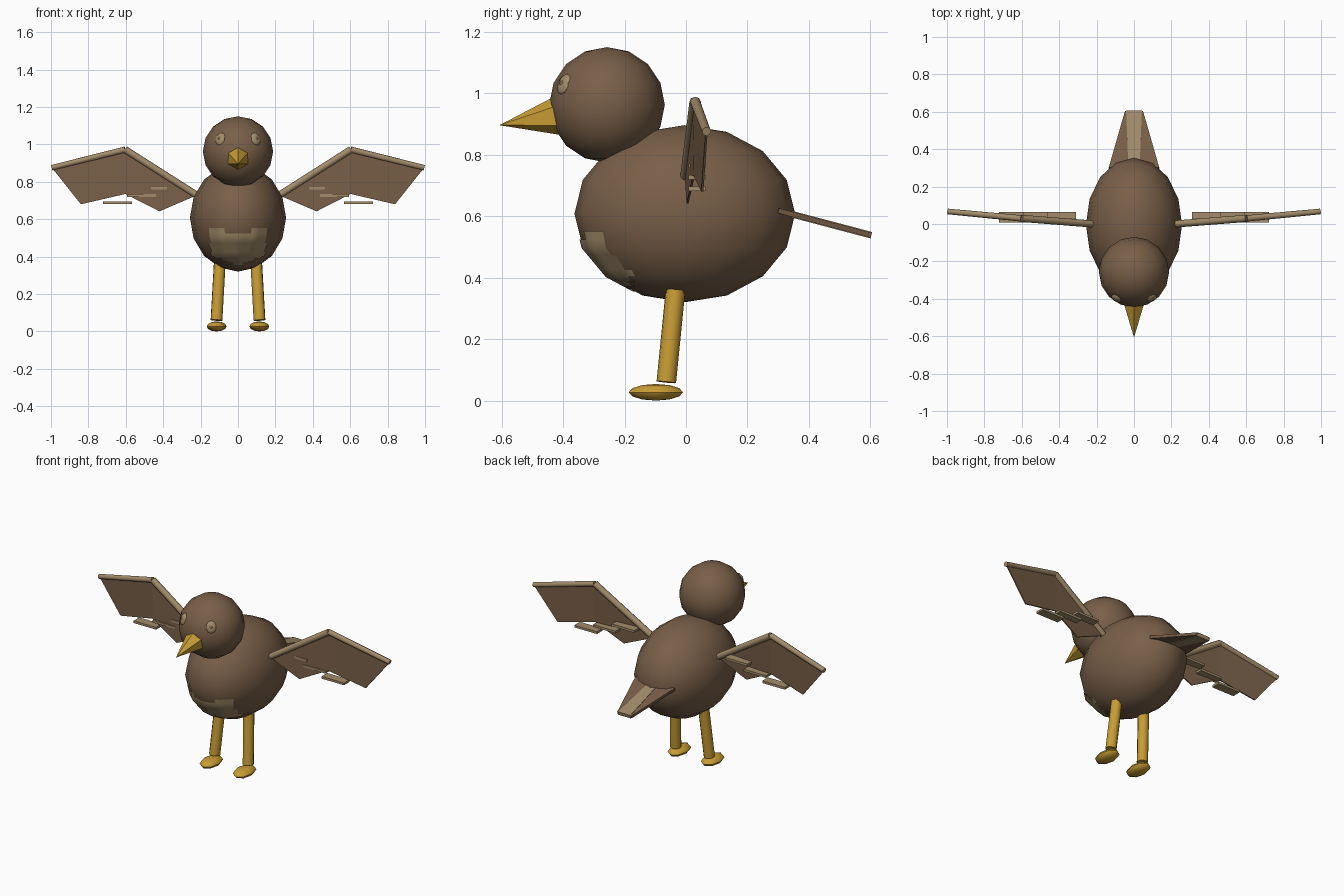
import bpy, bmesh, math
from mathutils import Vector, Matrix

if "Cube" in bpy.data.objects:
    bpy.data.objects.remove(bpy.data.objects["Cube"])


def material(name, rgb):
    m = bpy.data.materials.new(name)
    m.diffuse_color = (*rgb, 1)
    m.use_nodes = True
    m.node_tree.nodes["Principled BSDF"].inputs["Base Color"].default_value = m.diffuse_color
    return m


BROWN = material("brown plumage", (0.19, 0.115, 0.066))
TAN = material("tan feathers", (0.36, 0.26, 0.145))
GOLD = material("gold beak and legs", (0.58, 0.335, 0.035))


def finish(name, bm, mat, smooth=None):
    bmesh.ops.recalc_face_normals(bm, faces=bm.faces)
    me = bpy.data.meshes.new(name)
    bm.to_mesh(me)
    bm.free()
    me.materials.append(mat)
    ob = bpy.data.objects.new(name, me)
    bpy.context.collection.objects.link(ob)
    if smooth:
        bpy.ops.object.select_all(action='DESELECT')
        bpy.context.view_layer.objects.active = ob
        ob.select_set(True)
        bpy.ops.object.shade_smooth_by_angle(angle=math.radians(smooth))
    return ob


def ball(name, loc, radii, mat, seg=16, rings=8, rot=None):
    bm = bmesh.new()
    bmesh.ops.create_uvsphere(bm, u_segments=seg, v_segments=rings, radius=1)
    m = Matrix.Translation(loc) @ (rot or Matrix()) @ Matrix.Diagonal((*radii, 1))
    bm.transform(m)
    return finish(name, bm, mat, 50)


def rod(name, a, b, r1, r2, mat, seg=8, smooth=50):
    a, b = Vector(a), Vector(b)
    bm = bmesh.new()
    bmesh.ops.create_cone(bm, cap_ends=True, segments=seg, radius1=r1, radius2=r2,
                          depth=(b - a).length)
    q = (b - a).to_track_quat('Z', 'Y').to_matrix().to_4x4()
    bm.transform(Matrix.Translation((a + b) / 2) @ q)
    return finish(name, bm, mat, smooth)


def plate(name, pts, offset, mat):
    """Flat outline thickened along the offset vector."""
    bm = bmesh.new()
    off = Vector(offset) / 2
    f = bm.faces.new([bm.verts.new(Vector(p) - off) for p in pts])
    ext = bmesh.ops.extrude_face_region(bm, geom=[f], use_keep_orig=True)["geom"]
    bmesh.ops.translate(bm, vec=off * 2,
                        verts=[v for v in ext if isinstance(v, bmesh.types.BMVert)])
    return finish(name, bm, mat)


# Body and head
BODY, BODY_R = Vector((0, -0.004, 0.608)), (0.257, 0.359, 0.288)
HEAD = Vector((0, -0.257, 0.962))
ball("body", BODY, BODY_R, BROWN)
ball("head", HEAD, (0.188, 0.188, 0.188), BROWN)

# Belly patch: a thin shell lying on the body's facets
bm = bmesh.new()
bmesh.ops.create_uvsphere(bm, u_segments=16, v_segments=8, radius=1)
bmesh.ops.subdivide_edges(bm, edges=bm.edges, cuts=3, use_grid_fill=True)
bm.transform(Matrix.Translation(BODY) @ Matrix.Diagonal((*[r * 1.012 for r in BODY_R], 1)))


def off_belly(f):
    c = f.calc_center_median()
    top = 0.56 if abs(c.x) > 0.07 else 0.535
    return abs(c.x) > 0.148 or not 0.355 < c.z < top or c.y > -0.18


bmesh.ops.delete(bm, geom=[f for f in bm.faces if off_belly(f)], context='FACES')
finish("belly_patch", bm, TAN, 50)

# Beak
rod("beak", (0, -0.41, 0.928), (0, -0.607, 0.896), 0.066, 0.0, GOLD, 6, 30)

# Tail: brown side feathers and a lighter middle one
def tail(x, t):
    """Point across x and along t of the drooping tail."""
    return (x, 0.30 + 0.303 * t, 0.618 - 0.080 * t)


plate("tail_middle_feather", [tail(-0.03, 0), tail(0.03, 0), tail(0.042, 1), tail(-0.042, 1)],
      (0, 0.005, 0.021), TAN)

for s, side in ((-1, "left"), (1, "right")):
    plate("tail_feather_" + side,
          [tail(s * 0.02, 0), tail(s * 0.135, 0), tail(s * 0.048, 1), tail(s * 0.03, 1)],
          (0, 0.004, 0.016), BROWN)

    # Eyes: flat discs set in the head with a small centre
    d = Vector((s * 0.098, -0.145, 0.070)).normalized()
    rot = d.to_track_quat('Z', 'Y').to_matrix().to_4x4()
    ball("eye_" + side, HEAD + d * 0.182, (0.030, 0.036, 0.013), TAN, 10, 6, rot)
    ball("eye_centre_" + side, HEAD + d * 0.188, (0.012, 0.014, 0.010), BROWN, 8, 6, rot)

    # Legs and feet
    rod("leg_" + side, (s * 0.098, -0.034, 0.36), (s * 0.115, -0.064, 0.06),
        0.032, 0.032, GOLD, 10)
    ball("foot_" + side, (s * 0.114, -0.098, 0.027), (0.053, 0.088, 0.027), GOLD, 8, 6)

    # Wing arm: two rods meeting at the wrist
    root, wrist, tip = (s * 0.22, 0.0, 0.728), (s * 0.603, 0.03, 0.972), (s * 0.995, 0.067, 0.875)
    rod("wing_upper_arm_" + side, root, wrist, 0.019, 0.019, TAN, 8)
    rod("wing_forearm_" + side, wrist, tip, 0.017, 0.015, TAN, 8)

    # Wing webs hanging below the arm
    notch = (s * 0.602, 0.026, 0.735)
    plate("wing_inner_web_" + side, [root, wrist, notch, (s * 0.42, 0.005, 0.642)],
          (0, 0.007, 0), BROWN)
    plate("wing_outer_web_" + side, [wrist, tip, (s * 0.84, 0.053, 0.68), notch],
          (0, 0.007, 0), BROWN)

    # Three small flat feathers along the trailing edge
    for i in range(3):
        x, z = 0.388 + 0.128 * i, 0.765 - 0.038 * i
        plate(f"wing_feather_{side}_{i + 1}",
              [(s * (x + dx), y, z) for dx, y in
               ((-0.077, 0.008), (0.077, 0.008), (0.077, 0.063), (-0.077, 0.063))],
              (0, 0, 0.014), TAN)
